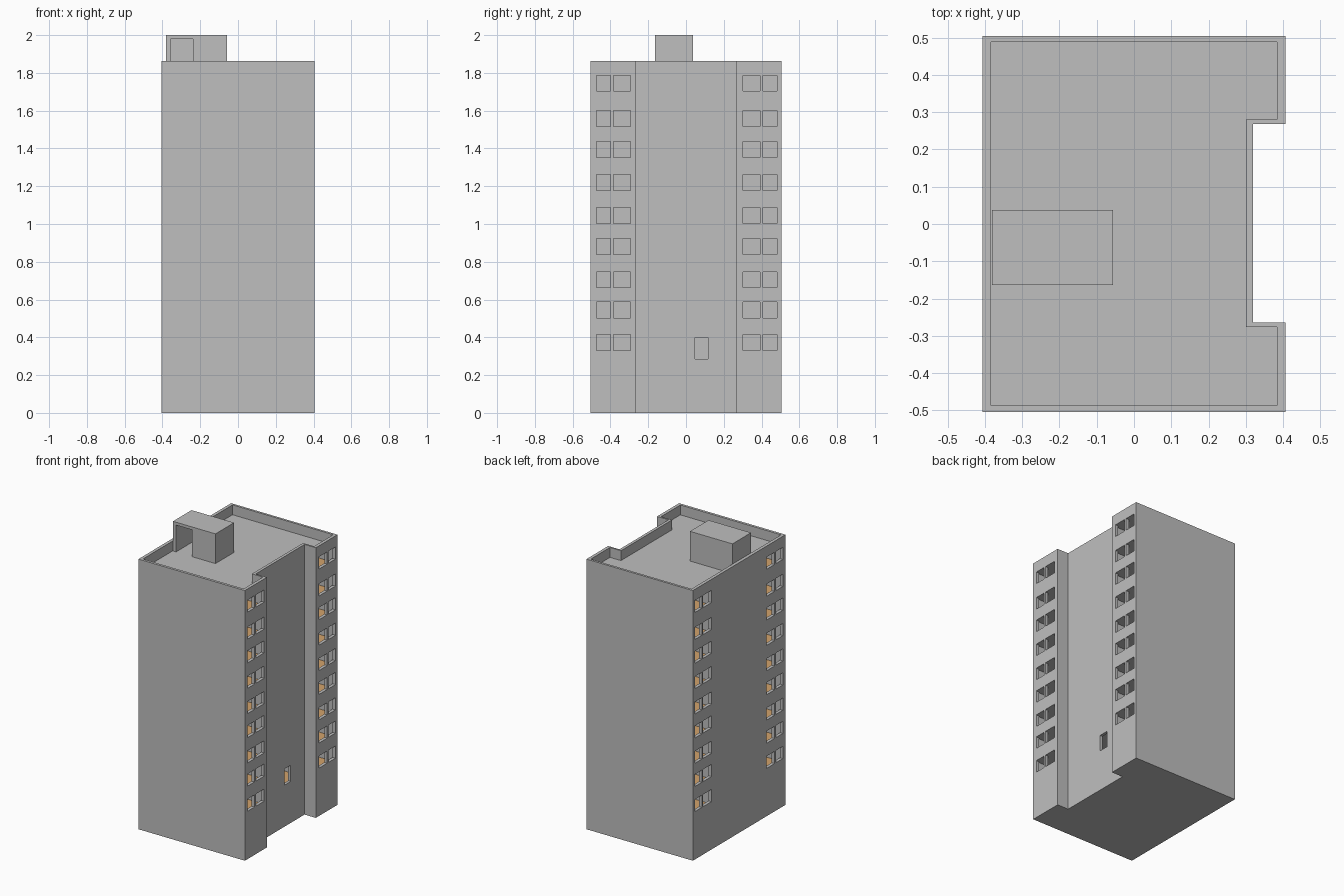
import bpy, bmesh

if "Cube" in bpy.data.objects:
    bpy.data.objects.remove(bpy.data.objects["Cube"])


def material(name, rgb):
    m = bpy.data.materials.new(name)
    m.diffuse_color = (*rgb, 1)
    m.use_nodes = True
    m.node_tree.nodes["Principled BSDF"].inputs["Base Color"].default_value = m.diffuse_color
    return m


GREY = material("concrete grey", (0.52, 0.52, 0.52))
TAN = material("wood floor tan", (0.65, 0.37, 0.15))


def prism(bm, pts, z0, z1):
    """Extrude a counter-clockwise plan outline from z0 to z1."""
    lo = [bm.verts.new((x, y, z0)) for x, y in pts]
    hi = [bm.verts.new((x, y, z1)) for x, y in pts]
    bm.faces.new(lo[::-1])
    bm.faces.new(hi)
    for i in range(len(pts)):
        j = (i + 1) % len(pts)
        bm.faces.new((lo[i], lo[j], hi[j], hi[i]))


def rect(x0, x1, y0, y1):
    return [(x0, y0), (x1, y0), (x1, y1), (x0, y1)]


def make(name, prisms):
    bm = bmesh.new()
    for p in prisms:
        prism(bm, *p)
    me = bpy.data.meshes.new(name)
    bm.to_mesh(me)
    bm.free()
    ob = bpy.data.objects.new(name, me)
    bpy.context.collection.objects.link(ob)
    me.materials.append(GREY)
    return ob


def cut(ob, prisms):
    tool = make("cutter", prisms)
    tool.hide_render = True
    mod = ob.modifiers.new("cut", 'BOOLEAN')
    mod.operation = 'DIFFERENCE'
    mod.solver = 'EXACT'
    mod.object = tool
    bpy.context.view_layer.objects.active = ob
    bpy.ops.object.modifier_apply(modifier=mod.name)
    bpy.data.objects.remove(tool)


# Tower block with a recess in its right side
TOP, ROOF = 1.863, 1.795
outline = [(-.406, -.505), (.406, -.505), (.406, -.265), (.32, -.265),
           (.32, .268), (.406, .268), (.406, .505), (-.406, .505)]
tower = make("tower_block", [(outline, 0, TOP)])

# Sunken roof inside the parapet
inner = [(-.384, -.487), (.384, -.487), (.384, -.277), (.30, -.277),
         (.30, .28), (.384, .28), (.384, .489), (-.384, .489)]
cut(tower, [(inner, ROOF, 2.2)])

# Rooms behind the windows, four on each floor
sills = [.330, .503, .663, .838, 1.003, 1.178, 1.353, 1.517, 1.703]
HEIGHT = .084
rooms, windows, floors = [], [], []
for z in sills:
    floors.append(z - .03)
    for x0, x1 in ((-.384, -.01), (.01, .384)):
        for y0, y1 in ((-.487, -.277), (.28, .489)):
            rooms.append((rect(x0, x1, y0, y1), z - .03, z + HEIGHT + .003))
    # Window openings on both long sides
    for x0, x1 in ((-.45, -.36), (.36, .45)):
        for y0, y1 in ((-.475, -.40), (-.385, -.295), (.302, .392), (.407, .482)):
            windows.append((rect(x0, x1, y0, y1), z, z + HEIGHT))

# Stair hall with its small opening in the recess
rooms.append((rect(0, .30, -.25, .25), .27, .43))
floors.append(.27)
windows.append((rect(.28, .36, .048, .117), .286, .398))
cut(tower, rooms)
cut(tower, windows)

# Room floors are wood
tower.data.materials.clear()
tower.data.materials.append(GREY)
tower.data.materials.append(TAN)
for p in tower.data.polygons:
    is_floor = p.normal.z > .9 and any(abs(p.center.z - f) < .002 for f in floors)
    p.material_index = 1 if is_floor else 0

# Hollow rooftop stair house with a doorway facing the front
house = make("rooftop_stair_house", [(rect(-.381, -.057, -.164, .038), 1.78, 2.0)])
cut(house, [([(-.358, -.25), (-.237, -.25), (-.237, -.145), (-.075, -.145),
              (-.075, .02), (-.358, .02)], 1.6, 1.98)])
